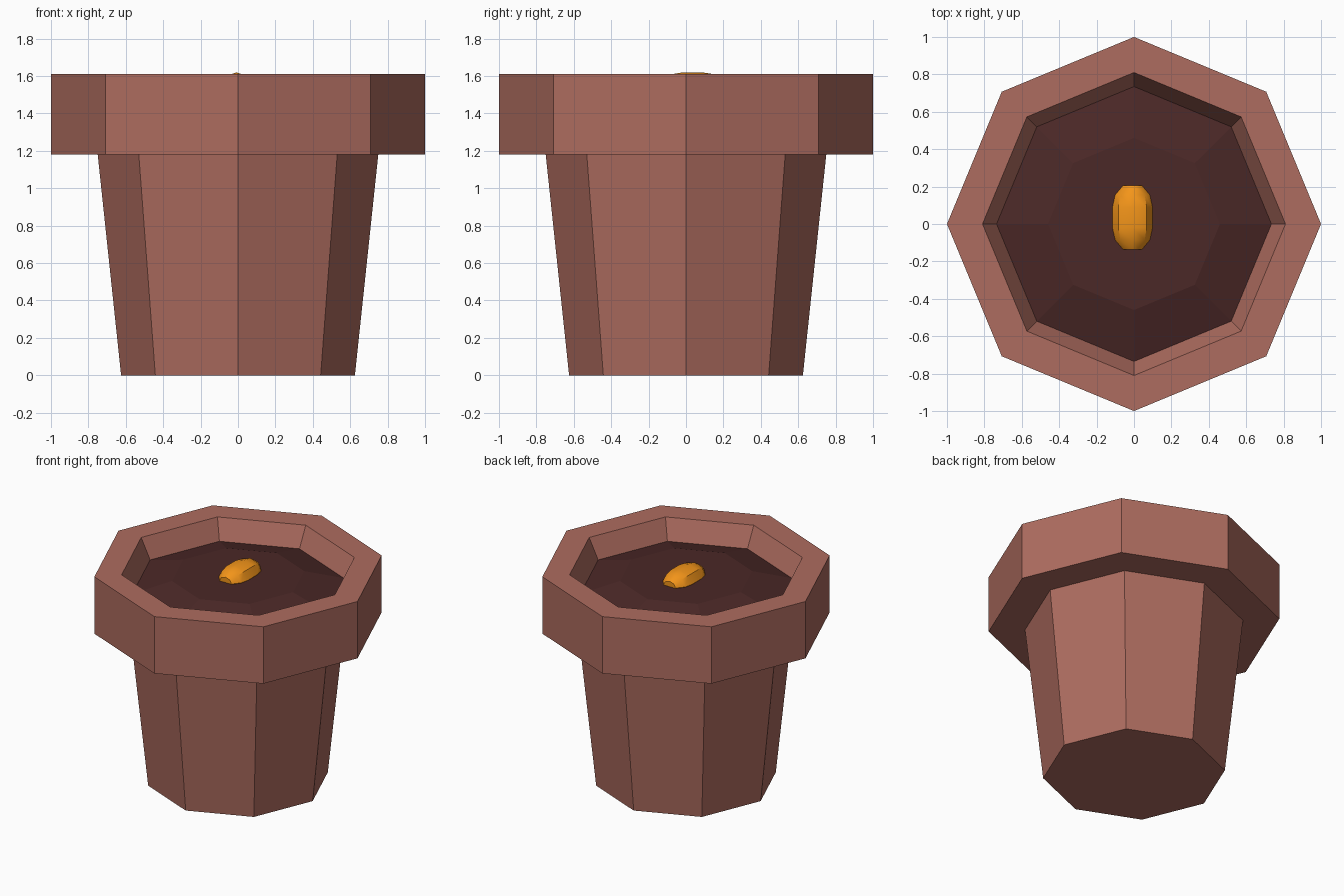
import bpy, bmesh
from math import cos, sin, tau, radians

if "Cube" in bpy.data.objects:
    bpy.data.objects.remove(bpy.data.objects["Cube"])


def material(name, rgb):
    m = bpy.data.materials.new(name)
    m.diffuse_color = (*rgb, 1)
    m.use_nodes = True
    m.node_tree.nodes["Principled BSDF"].inputs["Base Color"].default_value = m.diffuse_color
    return m


def loft(name, profile, mat, axis='Z', cap_start=True, cap_end=True, squash=1.0):
    """Eight-sided loft through (radius, position) pairs along Z or Y."""
    bm = bmesh.new()
    rings = []
    for r, p in profile:
        ring = []
        for i in range(8):
            c, s = r * cos(tau * i / 8), r * sin(tau * i / 8)
            ring.append(bm.verts.new((c, s, p) if axis == 'Z' else (c, p, s * squash)))
        rings.append(ring)
    for a, b in zip(rings, rings[1:]):
        for i in range(8):
            j = (i + 1) % 8
            bm.faces.new((a[i], a[j], b[j], b[i]))
    if cap_start:
        bm.faces.new(rings[0][::-1])
    if cap_end:
        bm.faces.new(rings[-1])
    if axis == 'Y':
        bmesh.ops.reverse_faces(bm, faces=bm.faces[:])
    me = bpy.data.meshes.new(name)
    bm.to_mesh(me)
    bm.free()
    me.materials.append(mat)
    ob = bpy.data.objects.new(name, me)
    bpy.context.collection.objects.link(ob)
    return ob


clay = material("clay", (0.42, 0.15, 0.115))
earth = material("earth", (0.07, 0.021, 0.02))
orange = material("seed_orange", (0.9, 0.3, 0.01))

# Octagonal pot with a thick rim and a sloping inner wall
loft("pot", [(0.625, 0), (0.75, 1.18), (1.0, 1.18), (1.0, 1.61),
             (0.81, 1.61), (0.735, 1.46)], clay, cap_end=False)

# Gently mounded soil
loft("soil", [(0.735, 1.46), (0.46, 1.535)], earth, cap_start=False)

# Rounded seed lying along y, half buried
half = [(0.107, 0.055), (0.093, 0.12), (0.05, 0.172)]
seed = loft("seed", [(r, -p) for r, p in reversed(half)] + half, orange,
            axis='Y', squash=0.76)
seed.location = (-0.008, 0.035, 1.538)
bpy.context.view_layer.objects.active = seed
seed.select_set(True)
bpy.ops.object.shade_smooth_by_angle(angle=radians(40))
